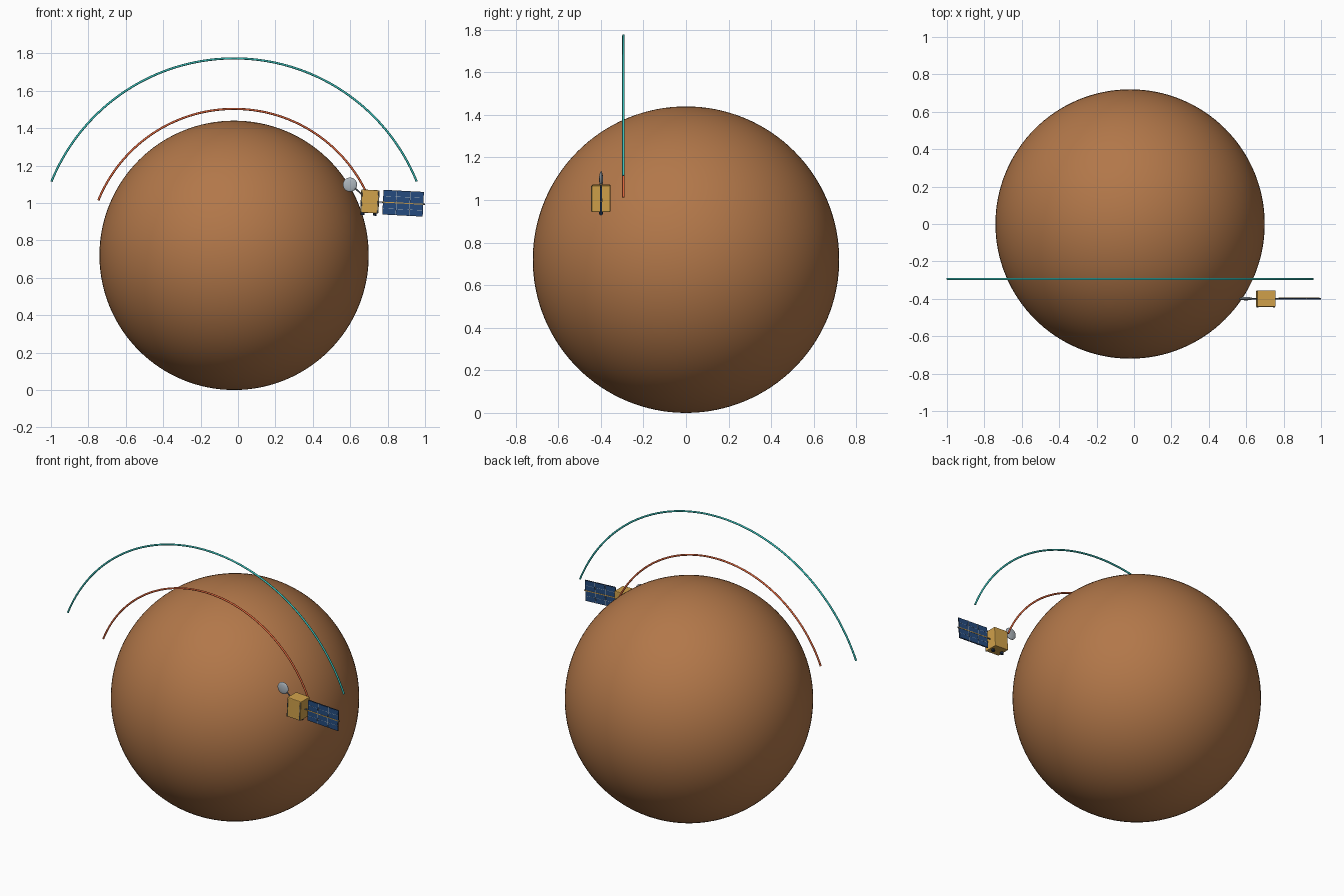
import bpy
import math
from mathutils import Matrix, Vector

if "Cube" in bpy.data.objects:
    bpy.data.objects.remove(bpy.data.objects["Cube"])


def material(name, rgb):
    m = bpy.data.materials.new(name)
    m.use_nodes = True
    m.diffuse_color = (*rgb, 1)
    bsdf = next(n for n in m.node_tree.nodes if n.type == "BSDF_PRINCIPLED")
    bsdf.inputs["Base Color"].default_value = (*rgb, 1)
    return m


RUST = material("rust brown", (0.445, 0.185, 0.067))
TEAL = material("teal", (0.04, 0.52, 0.48))
RED = material("brick red", (0.72, 0.13, 0.045))
GOLD = material("gold foil", (0.64, 0.36, 0.07))
BLUE = material("solar blue", (0.018, 0.07, 0.21))
NAVY = material("dark navy", (0.012, 0.025, 0.06))
GREY = material("pale grey", (0.42, 0.47, 0.51))
STEEL = material("steel grey", (0.13, 0.16, 0.19))

PLANET_R = 0.72
CENTRE = Vector((-0.021, 0, PLANET_R))
# Craft frame: tipped slightly so the panel end dips
CRAFT = Matrix.Translation((0.705, -0.399, 1.008)) @ Matrix.Rotation(math.radians(3), 4, "Y")


def finish(name, mat, smooth=False):
    ob = bpy.context.object
    ob.name = name
    ob.data.materials.append(mat)
    if smooth:
        bpy.ops.object.shade_smooth_by_angle()
    return ob


def box(name, loc, size, mat, bevel=0):
    bpy.ops.mesh.primitive_cube_add(size=1)
    ob = finish(name, mat)
    ob.data.transform(Matrix.Diagonal((*size, 1)))
    ob.matrix_world = CRAFT @ Matrix.Translation(loc)
    if bevel:
        mod = ob.modifiers.new("Bevel", "BEVEL")
        mod.width = bevel
        mod.segments = 2


def rod(name, a, b, radius, mat):
    a, b = Vector(a), Vector(b)
    bpy.ops.mesh.primitive_cylinder_add(vertices=12, radius=radius, depth=(b - a).length)
    ob = finish(name, mat, True)
    turn = (b - a).to_track_quat("Z", "Y").to_matrix().to_4x4()
    ob.matrix_world = CRAFT @ Matrix.Translation((a + b) / 2) @ turn


def orbit_arc(name, radius, mat):
    curve = bpy.data.curves.new(name, "CURVE")
    curve.dimensions = "3D"
    curve.bevel_depth = 0.0058
    curve.bevel_resolution = 2
    curve.use_fill_caps = True
    steps = 96
    line = curve.splines.new("POLY")
    line.points.add(steps)
    for i, p in enumerate(line.points):
        t = math.radians(22 + 136 * i / steps)
        p.co = (radius * math.cos(t), 0, radius * math.sin(t), 1)
    curve.materials.append(mat)
    ob = bpy.data.objects.new(name, curve)
    ob.location = CENTRE + Vector((0, -0.294, 0))
    bpy.context.collection.objects.link(ob)


# Planet and the two orbit arcs
bpy.ops.mesh.primitive_uv_sphere_add(segments=128, ring_count=64, radius=PLANET_R, location=CENTRE)
finish("planet", RUST, True)
orbit_arc("outer_orbit", 1.053, TEAL)
orbit_arc("inner_orbit", 0.783, RED)

# Craft body with slim front corner posts and thrusters underneath
box("craft_body", (0, 0, 0), (0.098, 0.088, 0.124), GOLD, 0.004)
for side, x in (("right", -0.044), ("left", 0.044)):
    rod(f"{side}_front_post", (x, -0.046, -0.06), (x, -0.046, 0.056), 0.002, STEEL)
for side, x in (("right", -0.036), ("left", 0.030)):
    rod(f"{side}_thruster", (x, 0, -0.075), (x, 0, -0.055), 0.010, NAVY)

# Solar wing: backing, two rows of cells, grid lines, boom and gold spar
box("panel_backing", (0.178, 0, 0), (0.216, 0.005, 0.132), NAVY)
for col in range(3):
    for row in (-1, 1):
        x, z = 0.178 + (col - 1) * 0.072, row * 0.033
        box(f"solar_cell_{col}_{row}", (x, 0, z), (0.068, 0.008, 0.061), BLUE)
        box(f"cell_cross_line_{col}_{row}", (x, 0, z), (0.068, 0.0088, 0.0014), GREY)
for col in (-1, 1):
    box("column_line", (0.178 + col * 0.036, 0, 0), (0.0025, 0.0088, 0.132), GREY)
rod("panel_boom", (0.045, 0, 0), (0.295, 0, 0), 0.0035, STEEL)
box("panel_spar", (0.178, 0, 0), (0.220, 0.011, 0.005), GOLD)

# Dish antenna on a slanted arm
rod("dish_arm", (-0.045, 0, 0.035), (-0.108, 0, 0.088), 0.004, STEEL)
bpy.ops.mesh.primitive_uv_sphere_add(segments=32, ring_count=16, radius=0.038)
dish = finish("dish", GREY, True)
dish.data.transform(Matrix.Diagonal((1, 0.24, 1, 1)))
dish.matrix_world = CRAFT @ Matrix.Translation((-0.111, 0, 0.084))
